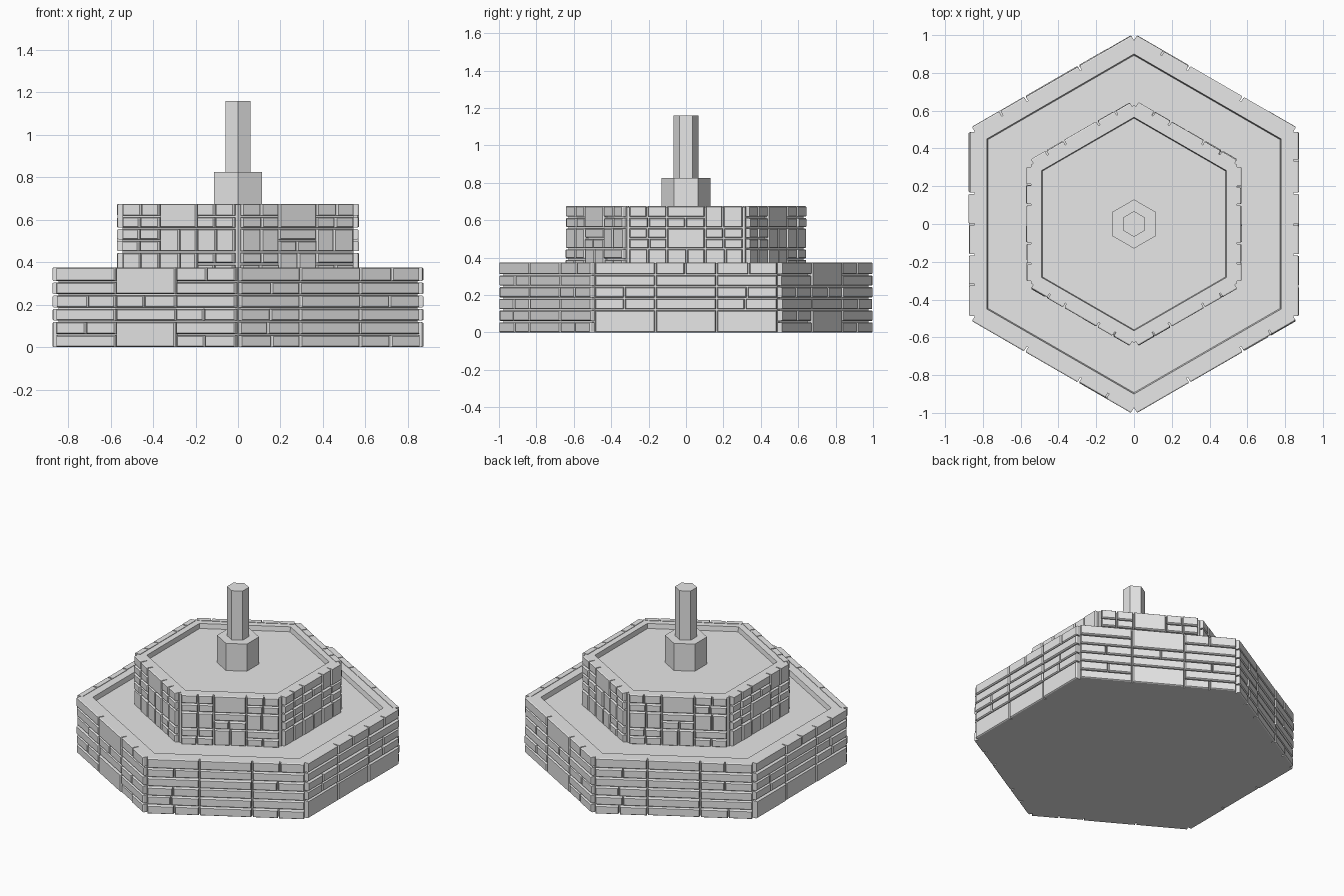
import bpy
import bmesh
import random
from math import cos, sin, pi, sqrt
from mathutils import Vector

random.seed(4)
if "Cube" in bpy.data.objects:
    bpy.data.objects.remove(bpy.data.objects["Cube"], do_unlink=True)

stone = bpy.data.materials.new("grey stone")
GREY = (0.8, 0.8, 0.8, 1)
stone.diffuse_color = GREY
stone.use_nodes = True
stone.node_tree.nodes["Principled BSDF"].inputs["Base Color"].default_value = GREY


def finish(name, bm):
    bmesh.ops.recalc_face_normals(bm, faces=bm.faces)
    mesh = bpy.data.meshes.new(name)
    bm.to_mesh(mesh)
    bm.free()
    mesh.materials.append(stone)
    obj = bpy.data.objects.new(name, mesh)
    bpy.context.collection.objects.link(obj)
    return obj


def hex_stack(name, profile):
    """Solid from hexagon rings given as (corner radius, height)."""
    bm = bmesh.new()
    rings = [[bm.verts.new((r * cos(pi / 6 + k * pi / 3), r * sin(pi / 6 + k * pi / 3), z))
              for k in range(6)] for r, z in profile]
    for low, high in zip(rings, rings[1:]):
        for k in range(6):
            n = (k + 1) % 6
            bm.faces.new((low[k], low[n], high[n], high[k]))
    bm.faces.new(rings[0])
    bm.faces.new(rings[-1])
    return finish(name, bm)


def add_block(bm, angle, apothem, s0, s1, z0, z1, depth):
    """One slightly tapered stone on the wall facing the given angle."""
    normal = Vector((cos(angle), sin(angle), 0))
    along = Vector((-sin(angle), cos(angle), 0))
    apothem += random.uniform(-0.004, 0.002)
    rings = []
    for dist, inset in ((apothem - depth, 0), (apothem - 0.006, 0), (apothem, 0.004)):
        corners = ((s0 + inset, z0 + inset), (s1 - inset, z0 + inset),
                   (s1 - inset, z1 - inset), (s0 + inset, z1 - inset))
        rings.append([bm.verts.new(normal * dist + along * s + Vector((0, 0, z)))
                      for s, z in corners])
    for a, b in zip(rings, rings[1:]):
        for k in range(4):
            n = (k + 1) % 4
            bm.faces.new((a[k], a[n], b[n], b[k]))
    bm.faces.new(rings[0])
    bm.faces.new(rings[-1])


def masonry(name, apothem, half, z0, z1, layouts, depth):
    """Six walls of stones. Codes per course, bottom up:
    F full, H two halves, B double height, V double-height halves, . continued."""
    bm = bmesh.new()
    gap = 0.004
    step = (z1 - z0) / 6
    width = 2 * half / 3
    for side in range(6):
        for panel, codes in enumerate(layouts[side % 3].split()):
            left = -half + panel * width
            for row, code in enumerate(codes):
                if code == ".":
                    continue
                bottom = z0 + row * step
                top = bottom + step * (2 if code in "BV" else 1)
                if top < z1 - 0.01:
                    top -= 2 * gap
                mid = left + width * random.uniform(0.46, 0.54)
                cuts = [left, mid, left + width] if code in "HV" else [left, left + width]
                for a, b in zip(cuts, cuts[1:]):
                    add_block(bm, side * pi / 3, apothem, a + gap, b - gap, bottom, top, depth)
    return finish(name, bm)


# Basin cores with a raised rim and shallow recessed floor
K = 2 / sqrt(3)
hex_stack("lower_basin", [(0.845 * K, 0), (0.845 * K, 0.372), (0.9, 0.372), (0.893, 0.34)])
hex_stack("upper_basin", [(0.545 * K, 0.335), (0.545 * K, 0.672), (0.565, 0.672), (0.56, 0.64)])

# Stone facing; sides start at +x and go round, opposite sides match
lower = ["B.HHFF B.FFFH B.HHFH",
         "FHFHFF B.FHB. HFHFFH",
         "HHHFHF FFFFFF HFFHFH"]
upper = ["V.HHHH V.B.HF V.HHV.",
         "V.HHHV V.V.B. HHV.HH",
         "HHV.HH V.HFB. HFV.HH"]
upper[1] = upper[1].replace("HHHV", "HHHH")
masonry("lower_wall_stones", 0.873, 0.49, 0, 0.375, lower, 0.04)
masonry("upper_wall_stones", 0.569, 0.306, 0.34, 0.675, upper, 0.04)

# Central spout
hex_stack("pedestal", [(0.13, 0.63), (0.13, 0.825)])
hex_stack("column", [(0.068, 0.82), (0.068, 1.16)])
